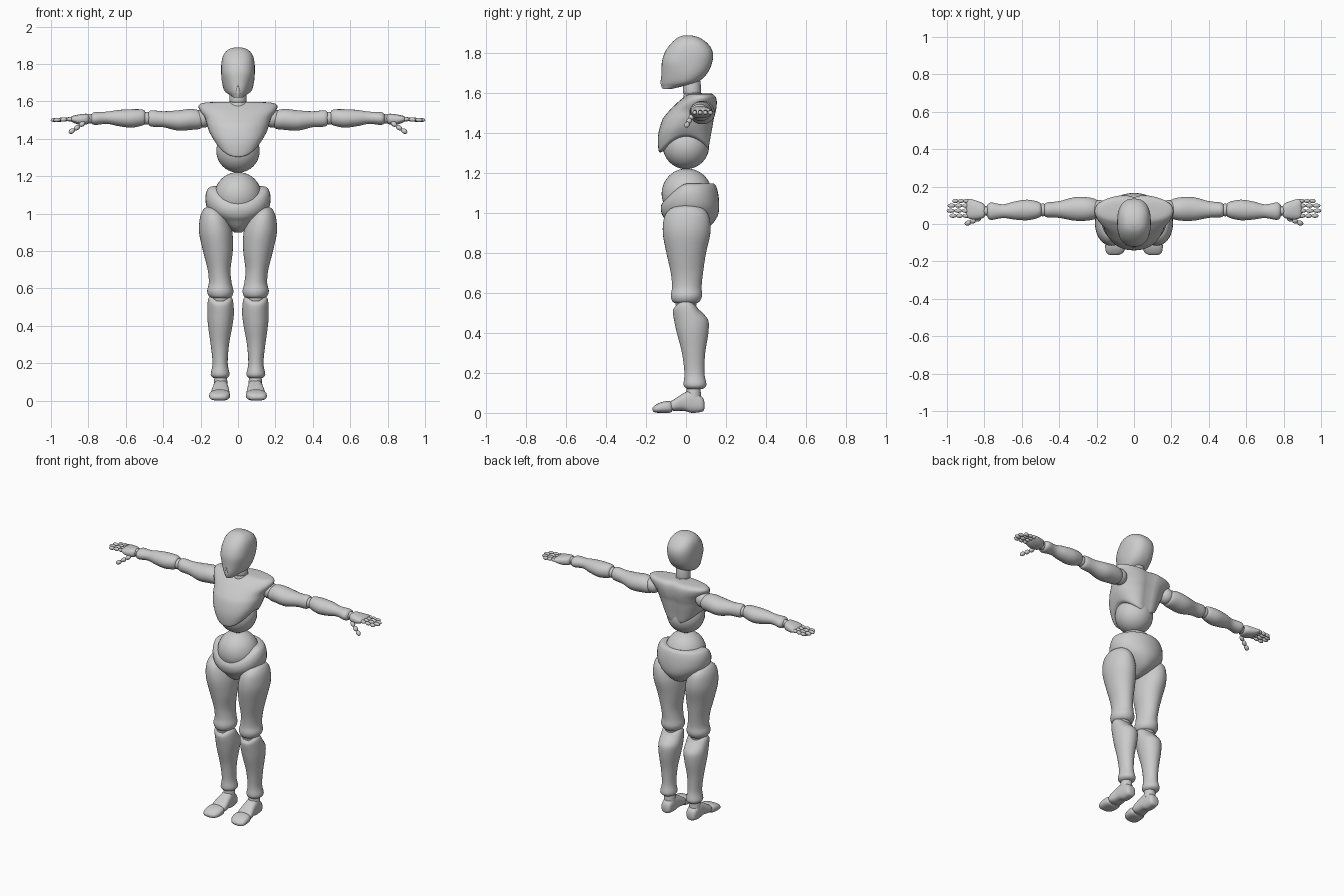
import bpy
import bmesh
from math import cos, sin, pi, copysign
from mathutils import Vector, Matrix

default_cube = bpy.data.objects.get("Cube")
if default_cube:
    bpy.data.objects.remove(default_cube, do_unlink=True)

grey = bpy.data.materials.new("plain_grey")
grey.use_nodes = True
grey.diffuse_color = (0.6, 0.6, 0.6, 1)
grey.node_tree.nodes["Principled BSDF"].inputs["Base Color"].default_value = (0.6, 0.6, 0.6, 1)


def finish(bm, name):
    """Turn a bmesh into a smooth shaded object."""
    bmesh.ops.recalc_face_normals(bm, faces=bm.faces)
    mesh = bpy.data.meshes.new(name)
    bm.to_mesh(mesh)
    bm.free()
    mesh.materials.append(grey)
    obj = bpy.data.objects.new(name, mesh)
    bpy.context.collection.objects.link(obj)
    bpy.ops.object.select_all(action="DESELECT")
    obj.select_set(True)
    bpy.context.view_layer.objects.active = obj
    bpy.ops.object.shade_smooth_by_angle(angle=pi / 4)


def spline(rings, steps=4):
    """Catmull-Rom interpolation between the given rings."""
    padded = [rings[0], *rings, rings[-1]]
    result = []
    for a, b, c, d in zip(padded, padded[1:], padded[2:], padded[3:]):
        for i in range(steps):
            u = i / steps
            result.append([q + u / 2 * (r - p + u * (2 * p - 5 * q + 4 * r - s
                           + u * (3 * (q - r) + s - p)))
                           for p, q, r, s in zip(a, b, c, d)])
    return result + [list(rings[-1])]


def loft(name, axis, rings, side=1, power=2.0, shape=None, segments=36):
    """Skin rings (position, low, high, low, high) along an axis."""
    bm = bmesh.new()
    loops = []
    for t, lo_a, hi_a, lo_b, hi_b in spline(rings):
        loop = []
        for i in range(segments):
            ang = 2 * pi * i / segments
            ca = copysign(abs(cos(ang)) ** (2 / power), cos(ang))
            sa = copysign(abs(sin(ang)) ** (2 / power), sin(ang))
            co = [(lo_a + hi_a) / 2 + ca * (hi_a - lo_a) / 2,
                  (lo_b + hi_b) / 2 + sa * (hi_b - lo_b) / 2]
            co.insert("xyz".index(axis), t)
            x, y, z = shape(*co) if shape else co
            loop.append(bm.verts.new((x * side, y, z)))
        loops.append(loop)
    for low, high in zip(loops, loops[1:]):
        for i in range(segments):
            j = (i + 1) % segments
            bm.faces.new((low[i], low[j], high[j], high[i]))
    for loop in (loops[0], loops[-1]):
        hub = bm.verts.new(sum((v.co for v in loop), Vector()) / segments)
        for i in range(segments):
            bm.faces.new((loop[i], loop[(i + 1) % segments], hub))
    finish(bm, name)


def trunk(name, rings, **options):
    """Loft a symmetric part from (height, half width, front, back)."""
    loft(name, "z", [(z, -w, w, f, b) for z, w, f, b in rings], **options)


def ball(name, centre, radius):
    bm = bmesh.new()
    bmesh.ops.create_uvsphere(bm, u_segments=36, v_segments=20, radius=radius,
                              matrix=Matrix.Translation(centre))
    finish(bm, name)


def digit(name, start, end, radius, side):
    """Three bean shaped bones in a row."""
    bm = bmesh.new()
    start, end = Vector(start), Vector(end)
    step = (end - start) / 3
    turn = step.to_track_quat("Z", "Y").to_matrix().to_4x4()
    for i in range(3):
        size = Matrix.Diagonal((radius, radius, step.length * 0.54, 1))
        place = Matrix.Translation(start + step * (i + 0.5))
        bmesh.ops.create_uvsphere(bm, u_segments=14, v_segments=10, radius=1,
                                  matrix=place @ turn @ size)
    for v in bm.verts:
        v.co.x *= side
    finish(bm, name)


def clamp(value):
    return max(0.0, min(1.0, value))


# Head tapers to a narrow chin at the front
def chin_taper(x, y, z):
    amount = clamp((1.75 - z) / 0.12) * clamp(-y / 0.12)
    return x * (1 - 0.45 * amount), y, z


trunk("head", [(1.62, .035, -.112, -.07), (1.635, .055, -.118, -.01),
               (1.655, .074, -.122, .06), (1.7, .086, -.122, .108),
               (1.76, .09, -.12, .133), (1.81, .088, -.102, .132),
               (1.85, .077, -.072, .105), (1.877, .052, -.04, .065),
               (1.888, .02, -.01, .025)], power=2.4, shape=chin_taper)
# Narrow mouth ridge on the lower face
trunk("mouth_ridge", [(1.622, .012, -.12, -.08), (1.65, .016, -.127, -.08),
                      (1.69, .006, -.123, -.08)])
trunk("neck", [(1.59, .038, -.008, .068), (1.605, .045, -.015, .075),
               (1.65, .043, -.013, .073), (1.68, .035, 0, .065)])
trunk("neck_base", [(1.56, .05, -.015, .085), (1.59, .05, -.012, .085),
                    (1.6, .042, -.005, .078)])


# Rib cage arches up at the sides and has a spine furrow
def rib_arch(x, y, z):
    drop = clamp((1.47 - z) / 0.085) * 0.085 * (y / 0.13) ** 2
    furrow = 0.014 * clamp(1 - abs(x) / 0.05) if y > 0.05 else 0
    return x, y - furrow, z - drop


trunk("chest", [(1.385, .113, -.128, .115), (1.395, .128, -.137, .122),
                (1.43, .15, -.14, .132), (1.47, .165, -.117, .145),
                (1.51, .176, -.085, .155), (1.55, .203, -.045, .158),
                (1.577, .21, -.012, .153), (1.592, .185, .008, .14),
                (1.598, .1, .025, .125)], power=2.2, shape=rib_arch)
ball("abdomen", (0, 0, 1.335), .116)
ball("hip_ball", (0, .004, 1.096), .126)


# Pelvis opens low at the front
def front_dip(x, y, z):
    return x, y, z - 0.1 * clamp((z - 0.96) / 0.18) * clamp(-y / 0.12) ** 1.3


trunk("pelvis", [(1.148, .13, -.118, .135), (1.135, .16, -.124, .15),
                 (1.09, .174, -.126, .162), (1.03, .165, -.12, .166),
                 (.98, .125, -.106, .156), (.93, .062, -.07, .115),
                 (.9, .02, -.025, .045)], shape=front_dip)


# Shin top rises at both sides of the knee
def knee_notch(x, y, z):
    return x, y, z - 0.035 * clamp((z - 0.46) / 0.1) * clamp(abs(y) / 0.06) ** 2


for side, tag in ((1, "left"), (-1, "right")):
    # Leg
    loft(tag + "_thigh", "z", [
        (1.036, .12, .165, -.03, .04), (1.022, .09, .185, -.075, .085),
        (.98, .055, .203, -.108, .116), (.9, .03, .208, -.116, .122),
        (.8, .028, .187, -.098, .1), (.7, .04, .162, -.076, .085),
        (.63, .034, .156, -.07, .078), (.585, .024, .165, -.076, .08),
        (.555, .035, .152, -.066, .066), (.545, .06, .125, -.04, .04)], side)
    ball(tag + "_knee", (.094 * side, 0, .55), .053)
    loft(tag + "_shin", "z", [
        (.56, .045, .145, -.056, .05), (.54, .028, .16, -.066, .07),
        (.47, .022, .164, -.06, .11), (.4, .03, .16, -.046, .112),
        (.3, .048, .146, -.02, .096), (.2, .055, .136, -.008, .092),
        (.14, .045, .146, -.012, .102), (.12, .06, .13, .005, .085)],
        side, shape=knee_notch)
    loft(tag + "_ankle", "z", [
        (.07, .055, .13, 0, .075), (.115, .058, .127, .003, .073),
        (.14, .062, .123, .008, .068)], side)
    loft(tag + "_foot", "y", [
        (.092, .075, .11, .02, .055), (.08, .06, .125, .006, .08),
        (.03, .054, .132, 0, .112), (-.01, .05, .136, .01, .1),
        (-.06, .046, .145, .01, .068), (-.08, .055, .138, .015, .055)],
        side, power=2.6)
    loft(tag + "_toes", "y", [
        (-.07, .055, .14, .006, .05), (-.085, .044, .15, 0, .06),
        (-.125, .044, .154, 0, .053), (-.155, .06, .147, .002, .038),
        (-.167, .085, .125, .012, .025)], side, power=2.6)

    # Arm
    ball(tag + "_shoulder", (.185 * side, .078, 1.51), .05)
    loft(tag + "_upper_arm", "x", [
        (.188, .05, .11, 1.48, 1.53), (.2, .03, .13, 1.455, 1.548),
        (.25, .018, .143, 1.448, 1.56), (.32, .018, .143, 1.444, 1.552),
        (.4, .033, .122, 1.462, 1.547), (.465, .036, .115, 1.466, 1.552),
        (.482, .05, .1, 1.485, 1.535)], side)
    ball(tag + "_elbow", (.488 * side, .075, 1.51), .034)
    loft(tag + "_forearm", "x", [
        (.494, .05, .1, 1.485, 1.54), (.508, .034, .117, 1.472, 1.556),
        (.57, .02, .13, 1.46, 1.558), (.64, .024, .12, 1.468, 1.554),
        (.7, .032, .105, 1.48, 1.545), (.765, .022, .115, 1.474, 1.543),
        (.785, .04, .1, 1.485, 1.53)], side)
    ball(tag + "_wrist", (.79 * side, .07, 1.507), .026)
    loft(tag + "_palm", "x", [
        (.795, .045, .095, 1.49, 1.525), (.81, .03, .112, 1.477, 1.534),
        (.85, .024, .127, 1.476, 1.53), (.885, .03, .134, 1.488, 1.522),
        (.896, .045, .12, 1.497, 1.513)], side, power=2.4)
    for finger, y, tip in (("index", .044, .985), ("middle", .071, 1),
                           ("ring", .098, .995), ("little", .123, .97)):
        digit(f"{tag}_{finger}_finger", (.88, y, 1.506), (tip, y, 1.5), .0115, side)
    digit(tag + "_thumb", (.82, .032, 1.488), (.902, 0, 1.432), .0135, side)
